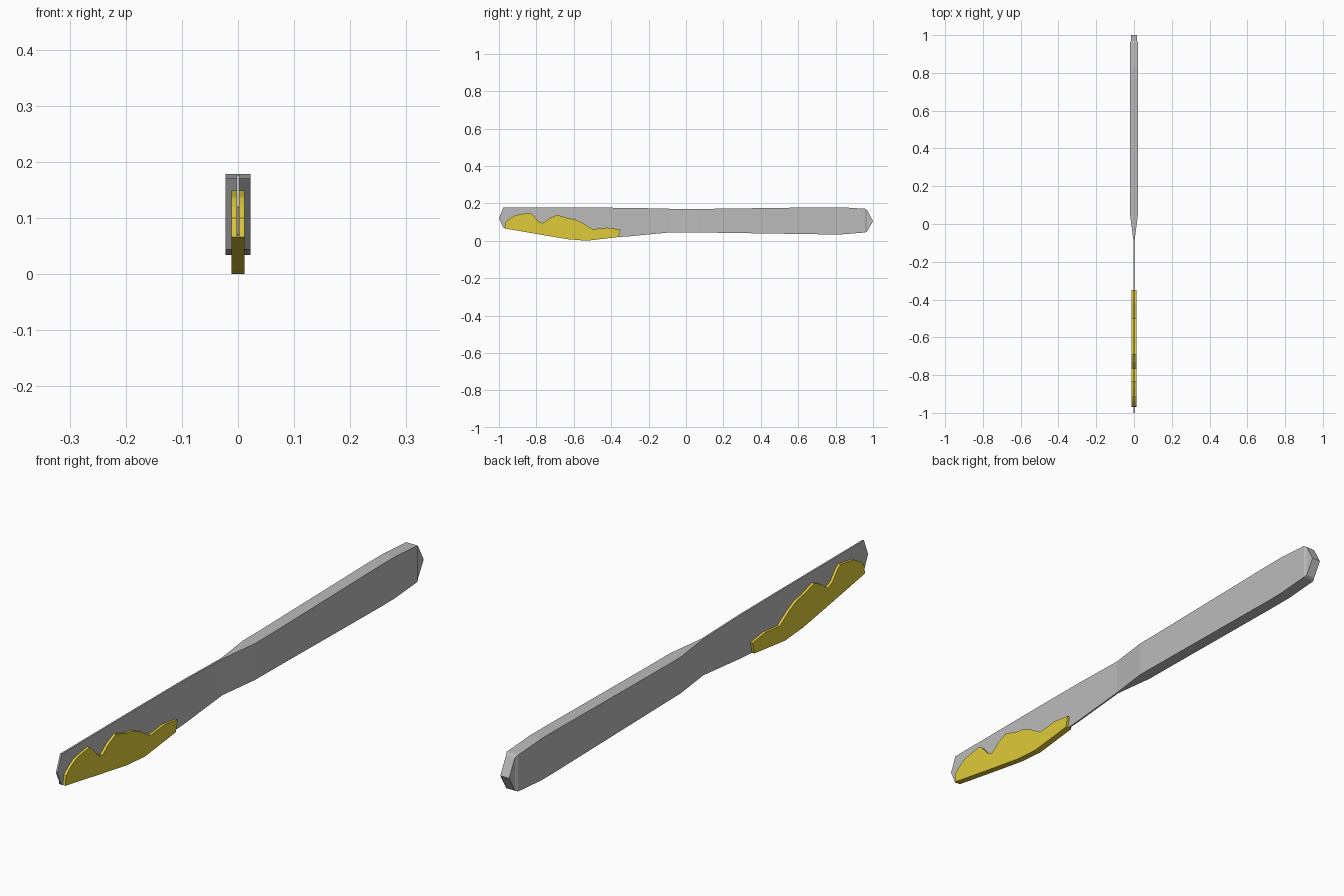
import bpy
import bmesh

cube = bpy.data.objects.get("Cube")
if cube:
    bpy.data.objects.remove(cube, do_unlink=True)


def material(name, colour):
    m = bpy.data.materials.new(name)
    m.use_nodes = True
    m.diffuse_color = (*colour, 1)
    m.node_tree.nodes["Principled BSDF"].inputs["Base Color"].default_value = (*colour, 1)
    return m


def finish(bm, name, mat):
    bmesh.ops.remove_doubles(bm, verts=bm.verts, dist=0.0001)
    bmesh.ops.recalc_face_normals(bm, faces=bm.faces)
    mesh = bpy.data.meshes.new(name)
    bm.to_mesh(mesh)
    bm.free()
    mesh.materials.append(mat)
    ob = bpy.data.objects.new(name, mesh)
    bpy.context.collection.objects.link(ob)
    return ob


def loft(name, sections, mat):
    """Skin rectangular sections given as (y, low z, high z, half width)."""
    bm = bmesh.new()
    rings = [[bm.verts.new(p) for p in ((-w, y, lo), (w, y, lo), (w, y, hi), (-w, y, hi))]
             for y, lo, hi, w in sections]
    for a, b in zip(rings, rings[1:]):
        for i in range(4):
            j = (i + 1) % 4
            bm.faces.new((a[i], a[j], b[j], b[i]))
    return finish(bm, name, mat)


def slab(name, outline, half, mat):
    """Extrude a side outline of (y, z) points across x."""
    bm = bmesh.new()
    face = bm.faces.new([bm.verts.new((-half, y, z)) for y, z in outline])
    out = bmesh.ops.extrude_face_region(bm, geom=[face])
    moved = [v for v in out["geom"] if isinstance(v, bmesh.types.BMVert)]
    bmesh.ops.translate(bm, verts=moved, vec=(2 * half, 0, 0))
    return finish(bm, name, mat)


steel = material("steel grey", (0.5, 0.5, 0.5))
butter = material("butter yellow", (0.74, 0.60, 0.04))

# Thin blade that flares into a thick handle, wedge shaped at both ends
thin, thick = 0.003, 0.022
loft("knife", [
    (-1.0, 0.12, 0.12, thin),
    (-0.977, 0.07, 0.177, thin),
    (-0.78, 0.038, 0.177, thin),
    (-0.54, 0.008, 0.177, thin),
    (-0.3, 0.024, 0.176, thin),
    (-0.09, 0.044, 0.171, thin),
    (0.06, 0.044, 0.171, thick),
    (0.15, 0.043, 0.171, thick),
    (0.75, 0.034, 0.179, thick),
    (0.83, 0.034, 0.179, thick),
    (0.958, 0.044, 0.171, thick),
    (0.968, 0.05, 0.164, 0.017),
    (1.0, 0.105, 0.105, 0.017),
], steel)

# Lump of butter wrapped round the lower edge of the blade
slab("butter", [
    (-0.97, 0.066), (-0.965, 0.1), (-0.94, 0.12), (-0.91, 0.137),
    (-0.87, 0.144), (-0.835, 0.149), (-0.82, 0.139), (-0.79, 0.104),
    (-0.765, 0.094), (-0.73, 0.12), (-0.69, 0.139), (-0.63, 0.12),
    (-0.595, 0.115), (-0.55, 0.094), (-0.5, 0.062), (-0.42, 0.07),
    (-0.35, 0.06), (-0.36, 0.02), (-0.53, 0.0), (-0.63, 0.008), (-0.78, 0.033),
], 0.012, butter)
